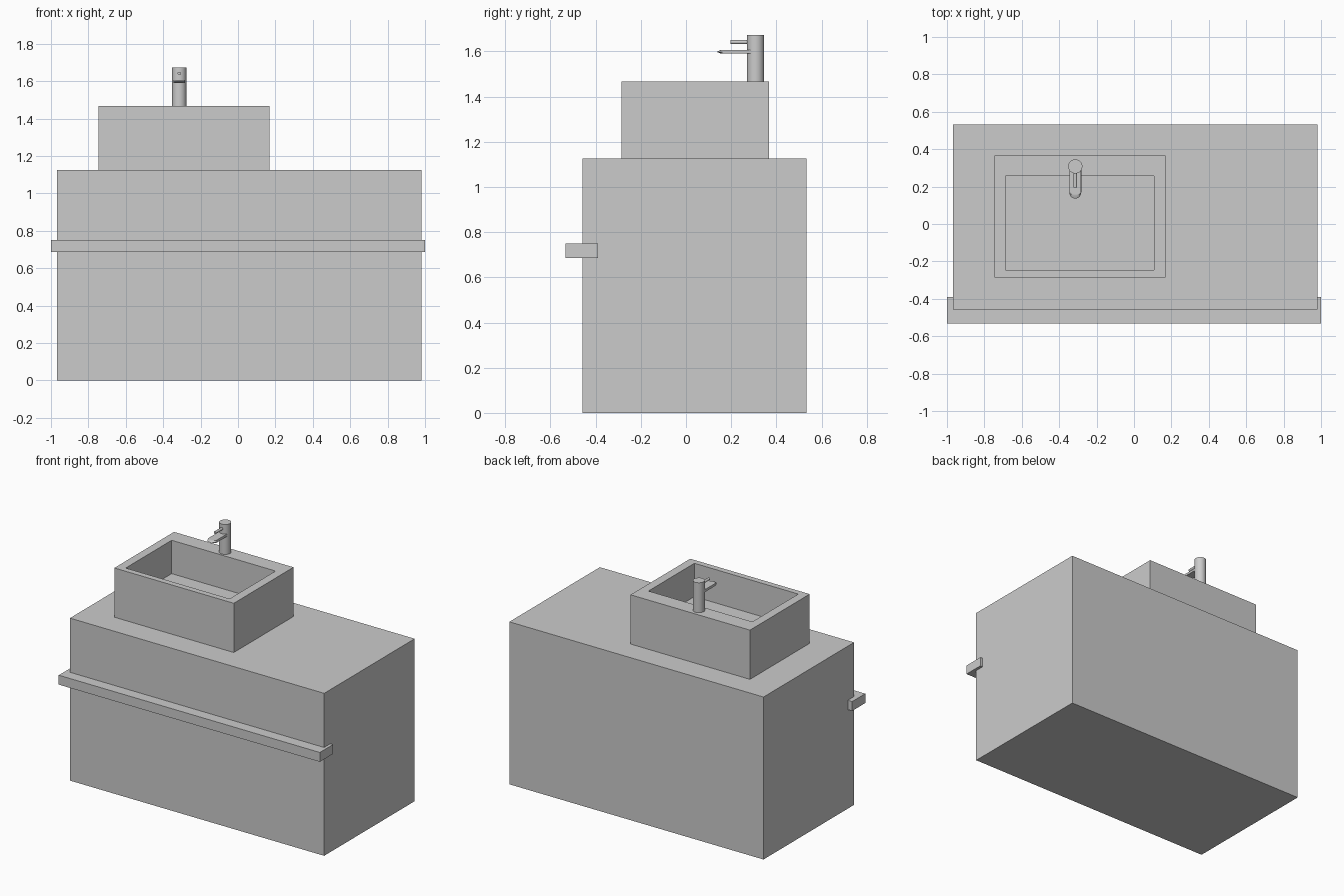
import bpy, bmesh
from math import pi, cos, sin

if "Cube" in bpy.data.objects:
    bpy.data.objects.remove(bpy.data.objects["Cube"])


def finish(name, bm, smooth=False):
    bmesh.ops.recalc_face_normals(bm, faces=bm.faces[:])
    mesh = bpy.data.meshes.new(name)
    bm.to_mesh(mesh)
    bm.free()
    obj = bpy.data.objects.new(name, mesh)
    bpy.context.collection.objects.link(obj)
    if smooth:
        bpy.ops.object.select_all(action='DESELECT')
        obj.select_set(True)
        bpy.context.view_layer.objects.active = obj
        bpy.ops.object.shade_smooth_by_angle(angle=pi / 6)
    return obj


def box_bm(lo, hi):
    bm = bmesh.new()
    bmesh.ops.create_cube(bm, size=1)
    for v in bm.verts:
        v.co = [lo[i] if v.co[i] < 0 else hi[i] for i in range(3)]
    return bm


def cylinder(name, radius, length, center, tilt=0.0, segments=32):
    bpy.ops.mesh.primitive_cylinder_add(vertices=segments, radius=radius, depth=length,
                                        location=center, rotation=(tilt, 0, 0))
    obj = bpy.context.object
    obj.name = name
    bpy.ops.object.shade_smooth_by_angle(angle=pi / 6)
    return obj


# Cabinet body and the towel rail across its front
finish("cabinet", box_bm((-0.967, -0.457, 0), (0.98, 0.533, 1.125)))
finish("towel_rail", box_bm((-1, -0.533, 0.685), (1, -0.39, 0.75)))

# Basin: box with an uneven rim and a sunken floor
bm = box_bm((-0.747, -0.286, 1.125), (0.168, 0.367, 1.466))
top = max(bm.faces, key=lambda f: f.calc_center_median().z)
bmesh.ops.inset_region(bm, faces=[top], thickness=0.03)
mid = top.calc_center_median()
for v in top.verts:
    v.co.x = -0.688 if v.co.x < mid.x else 0.108
    v.co.y = -0.246 if v.co.y < mid.y else 0.257
well = bmesh.ops.extrude_discrete_faces(bm, faces=[top])["faces"][0]
for v in well.verts:
    v.co.z = 1.235
finish("basin", bm)

# Tap body and lever
TX, TY = -0.314, 0.308
cylinder("tap_body", 0.038, 0.208, (TX, TY, 1.569))
cylinder("tap_lever", 0.009, 0.1, (TX, 0.246, 1.641), tilt=pi / 2, segments=16)

# Spout: flat tongue with a rounded tip that thins to an edge
bm = bmesh.new()
rings = []
for z, r, tip in ((1.590, 0.030, 0.155), (1.598, 0.032, 0.136), (1.607, 0.030, 0.155)):
    arc = [(-r, 0.29)]
    for i in range(17):
        a = pi + pi * i / 16
        arc.append((r * cos(a), 0.17 + (0.17 - tip) * sin(a)))
    arc.append((r, 0.29))
    rings.append([bm.verts.new((TX + x, y, z)) for x, y in arc])
n = len(rings[0])
for a, b in zip(rings, rings[1:]):
    for i in range(n):
        j = (i + 1) % n
        bm.faces.new((a[i], a[j], b[j], b[i]))
bm.faces.new(rings[0][::-1])
bm.faces.new(rings[-1])
finish("tap_spout", bm, smooth=True)
